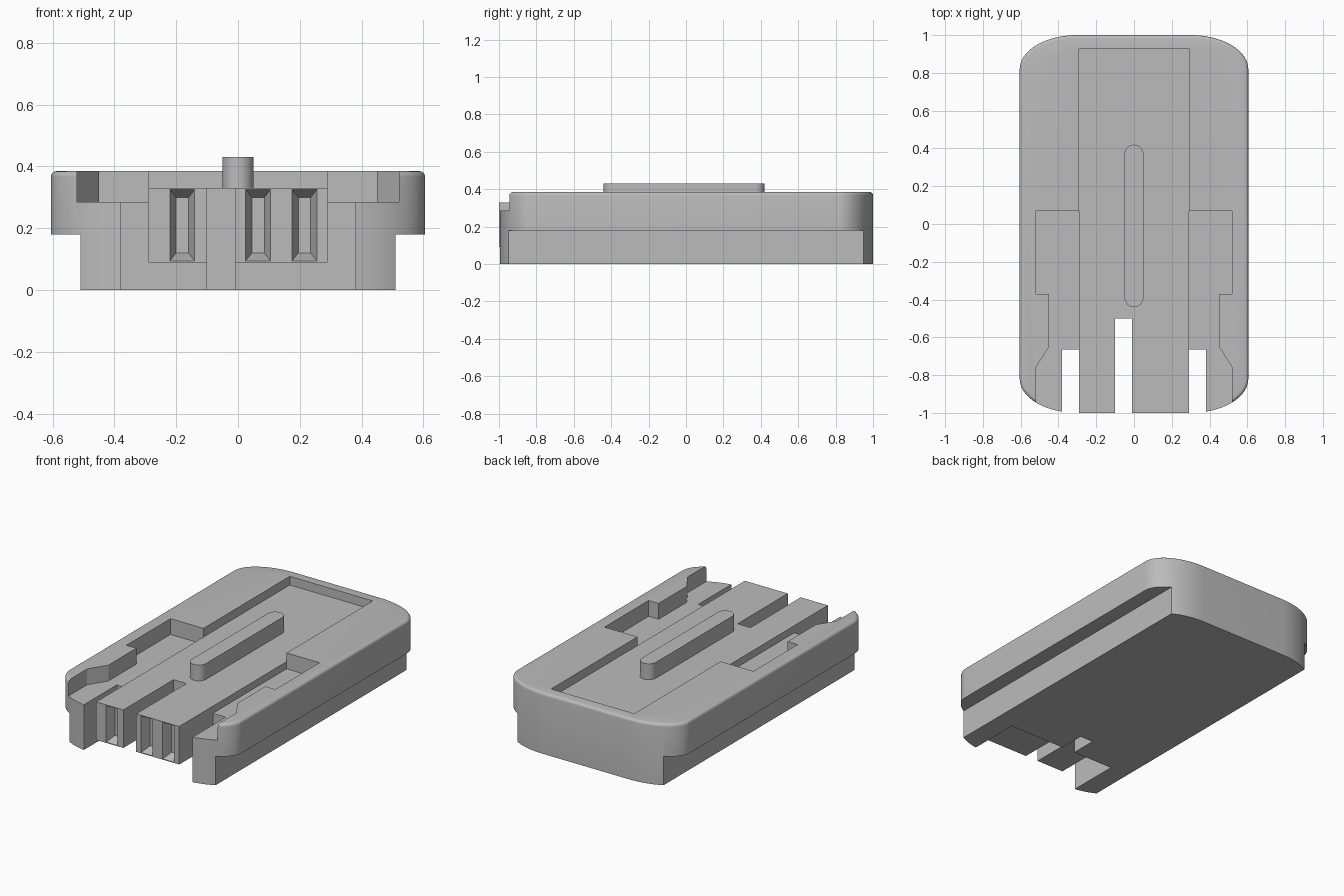
import bpy, bmesh, math

cube = bpy.data.objects.get("Cube")
if cube:
    bpy.data.objects.remove(cube, do_unlink=True)

H, FLOOR, LEDGE = 0.385, 0.33, 0.285   # rim, tray floor, side pocket floor

grey = bpy.data.materials.new("plain grey")
grey.use_nodes = True
colour = (0.5, 0.5, 0.5, 1)
grey.diffuse_color = colour
grey.node_tree.nodes["Principled BSDF"].inputs["Base Color"].default_value = colour


def finish(name, bm):
    bmesh.ops.recalc_face_normals(bm, faces=bm.faces)
    me = bpy.data.meshes.new(name)
    bm.to_mesh(me)
    bm.free()
    me.materials.append(grey)
    ob = bpy.data.objects.new(name, me)
    bpy.context.collection.objects.link(ob)
    return ob


def prism(name, outline, z0, z1, fillet=0):
    """Extrude a plan outline from z0 to z1, optionally rounding its top rim."""
    bm = bmesh.new()
    base = bm.faces.new([bm.verts.new((x, y, z0)) for x, y in outline])
    top = bmesh.ops.extrude_face_region(bm, geom=[base], use_keep_orig=True)["geom"]
    bmesh.ops.translate(bm, vec=(0, 0, z1 - z0),
                        verts=[g for g in top if isinstance(g, bmesh.types.BMVert)])
    bmesh.ops.recalc_face_normals(bm, faces=bm.faces)
    if fillet:
        rim = [e for e in bm.edges if all(v.co.z > z1 - 1e-4 for v in e.verts)]
        bmesh.ops.bevel(bm, geom=rim, offset=fillet, segments=4, profile=0.5,
                        affect='EDGES')
    return finish(name, bm)


def box(name, x0, x1, y0, y1, z0, z1):
    return prism(name, [(x0, y0), (x1, y0), (x1, y1), (x0, y1)], z0, z1)


def funnel(name, cx):
    """Tapered contact opening in the front face."""
    bm = bmesh.new()
    rings = []
    for y, w, h in ((-1.06, 0.04, 0.115), (-1.0, 0.04, 0.115), (-0.94, 0.02, 0.09)):
        rings.append([bm.verts.new((cx + sx * w, y, 0.21 + sz * h))
                      for sx, sz in ((-1, -1), (1, -1), (1, 1), (-1, 1))])
    bm.faces.new(rings[0])
    bm.faces.new(rings[-1])
    for a, b in zip(rings, rings[1:]):
        for i in range(4):
            j = (i + 1) % 4
            bm.faces.new((a[i], a[j], b[j], b[i]))
    return finish(name, bm)


def arc(cx, cy, rx, ry, start, end, n):
    return [(cx + rx * math.cos(t), cy + ry * math.sin(t))
            for t in (start + (end - start) * i / n for i in range(n + 1))]


# Housing: slab with elliptical corners and a softened top rim
quarter = math.pi / 2
outline = []
for k, (sx, sy) in enumerate(((1, 1), (-1, 1), (-1, -1), (1, -1))):
    outline += arc(sx * 0.3, sy * 0.82, 0.305, 0.18, k * quarter, (k + 1) * quarter, 18)
housing = prism("housing", outline, 0, H, fillet=0.018)

# Cutters: tray, front centre slot, space under the tongues, contact openings
cutters = [
    box("tray_cutter", -0.29, 0.29, -1.1, 0.93, FLOOR, 0.6),
    box("centre_slot_cutter", -0.1, -0.01, -1.1, -0.5, -0.1, 0.6),
    box("under_tongue_cutter", -0.38, 0.38, -1.1, -0.665, -0.1, 0.09),
]
cutters += [funnel("contact_cutter", x) for x in (-0.18, 0.065, 0.215)]

# Cutters repeated on both sides: grip rail, tongue slot, latch pocket
pocket = [(0.29, 0.07), (0.52, 0.07), (0.52, -0.37), (0.45, -0.37),
          (0.45, -0.65), (0.52, -0.76), (0.52, -1.1), (0.29, -1.1)]
for s in (-1, 1):
    cutters += [
        box("rail_cutter", s * 0.51, s * 0.8, -1.2, 1.2, -0.1, 0.18),
        box("tongue_slot_cutter", s * 0.29, s * 0.38, -1.1, -0.665, -0.1, 0.6),
        prism("latch_pocket_cutter", [(s * x, y) for x, y in pocket], LEDGE, 0.6),
    ]

bpy.context.view_layer.objects.active = housing
for c in cutters:
    mod = housing.modifiers.new(c.name, 'BOOLEAN')
    mod.operation, mod.solver, mod.object = 'DIFFERENCE', 'EXACT', c
    bpy.ops.object.modifier_apply(modifier=mod.name)
    bpy.data.objects.remove(c, do_unlink=True)

# Key ridge: long rounded bar on the tray floor
bar = arc(0, 0.37, 0.05, 0.05, 0, math.pi, 16)
bar += arc(0, -0.39, 0.05, 0.05, math.pi, 2 * math.pi, 16)
ridge = prism("key_ridge", bar, FLOOR - 0.01, 0.43)

for ob in (housing, ridge):
    bpy.ops.object.select_all(action='DESELECT')
    ob.select_set(True)
    bpy.context.view_layer.objects.active = ob
    bpy.ops.object.shade_smooth_by_angle(angle=math.radians(30))
